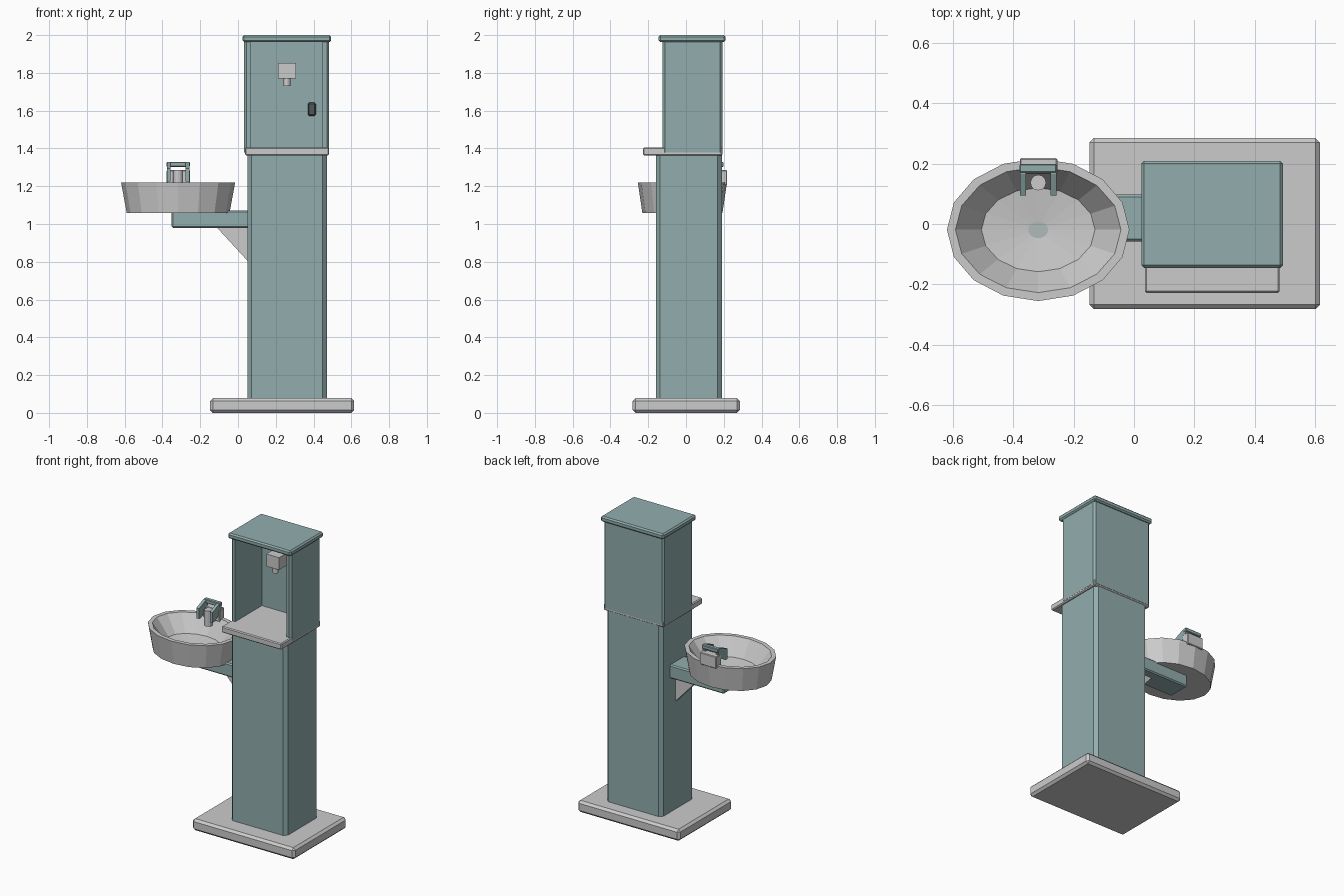
import bpy, bmesh, math

if "Cube" in bpy.data.objects:
    bpy.data.objects.remove(bpy.data.objects["Cube"])

def material(name, rgb):
    m = bpy.data.materials.new(name)
    m.diffuse_color = (*rgb, 1)
    m.use_nodes = True
    m.node_tree.nodes["Principled BSDF"].inputs["Base Color"].default_value = m.diffuse_color
    return m

TEAL = material("teal_paint", (0.29, 0.42, 0.42))
DARK = material("dark_rubber", (0.08, 0.10, 0.10))
DRAIN = material("drain_metal", (0.42, 0.50, 0.49))

def finish(name, bm, mat=None, bevel=0):
    bmesh.ops.recalc_face_normals(bm, faces=bm.faces)
    me = bpy.data.meshes.new(name)
    bm.to_mesh(me)
    bm.free()
    ob = bpy.data.objects.new(name, me)
    bpy.context.collection.objects.link(ob)
    if mat:
        me.materials.append(mat)
    if bevel:
        mod = ob.modifiers.new("chamfer", 'BEVEL')
        mod.width = bevel
        mod.segments = 1
    return ob

def box(name, x, y, z, mat=None, bevel=0):
    """Box from (min, max) ranges."""
    bm = bmesh.new()
    bmesh.ops.create_cube(bm, size=1)
    for v in bm.verts:
        for i, (a, b) in enumerate((x, y, z)):
            v.co[i] = (a + b) / 2 + v.co[i] * (b - a)
    return finish(name, bm, mat, bevel)

def prism(name, pts, axis, lo, hi, mat=None, bevel=0):
    """Extrude a 2D outline along an axis (0=x, 1=y, 2=z)."""
    bm = bmesh.new()
    vs = []
    for p in pts:
        co = list(p)
        co.insert(axis, lo)
        vs.append(bm.verts.new(co))
    f = bm.faces.new(vs)
    new = bmesh.ops.extrude_face_region(bm, geom=[f])["geom"]
    for v in new:
        if isinstance(v, bmesh.types.BMVert):
            v.co[axis] = hi
    return finish(name, bm, mat, bevel)

def lathe(name, rings, centre, sides, mat=None):
    """Stack of elliptical rings (rx, ry, z), capped at both ends."""
    bm = bmesh.new()
    loops = []
    for rx, ry, z in rings:
        loops.append([bm.verts.new((centre[0] + rx * math.cos(2 * math.pi * i / sides),
                                    centre[1] + ry * math.sin(2 * math.pi * i / sides), z))
                      for i in range(sides)])
    for a, b in zip(loops, loops[1:]):
        for i in range(sides):
            j = (i + 1) % sides
            bm.faces.new((a[i], a[j], b[j], b[i]))
    bm.faces.new(loops[0])
    bm.faces.new(loops[-1])
    return finish(name, bm, mat)

def chamfered(x0, x1, y0, y1, c):
    return [(x0 + c, y0), (x1 - c, y0), (x1, y0 + c), (x1, y1 - c),
            (x1 - c, y1), (x0 + c, y1), (x0, y1 - c), (x0, y0 + c)]

# Floor plate and column
box("base_plate", (-0.148, 0.615), (-0.282, 0.285), (0, 0.078), bevel=0.015)
prism("column", chamfered(0.05, 0.47, -0.16, 0.19, 0.022), 2, 0.07, 1.37, TEAL)

# Shelf and open-fronted filling alcove
box("shelf", (0.036, 0.482), (-0.228, 0.192), (1.363, 1.405), bevel=0.006)
x0, x1, yf, yb, c, t = 0.032, 0.483, -0.125, 0.194, 0.013, 0.035
prism("alcove_shell",
      [(x0 + c, yf), (x0 + t, yf), (x0 + t, yb - 0.035), (x1 - t, yb - 0.035),
       (x1 - t, yf), (x1 - c, yf), (x1, yf + c), (x1, yb - c), (x1 - c, yb),
       (x0 + c, yb), (x0, yb - c), (x0, yf + c)], 2, 1.378, 1.97, TEAL)
box("top_cap", (0.024, 0.493), (-0.145, 0.209), (1.963, 2.0), TEAL, 0.009)

# Bottle filler and push button on the alcove's rear wall
box("filler_block", (0.211, 0.307), (0.0, 0.165), (1.77, 1.853))
lathe("filler_spout", [(0.018, 0.018, 1.73), (0.018, 0.018, 1.78)], (0.259, 0.03), 12)
box("filler_button", (0.37, 0.412), (0.14, 0.165), (1.572, 1.642), DARK, 0.007)

# Bracket arm with diagonal gusset
box("support_arm", (-0.352, 0.06), (-0.058, 0.098), (0.98, 1.072), TEAL, 0.008)
prism("arm_gusset", [(-0.115, 0.985), (0.055, 0.985), (0.055, 0.80)], 1, 0.0, 0.04)

# Oval bowl and drain
C = (-0.317, -0.019)
lathe("bowl", [(0.272, 0.212, 1.058), (0.302, 0.236, 1.22), (0.274, 0.208, 1.22),
               (0.188, 0.139, 1.11), (0.03, 0.026, 1.095)], C, 16)
lathe("drain", [(0.033, 0.028, 1.085), (0.033, 0.028, 1.1)], C, 16, DRAIN)

# Bubbler: body, nozzle and forked guard
box("bubbler_body", (-0.378, -0.254), (0.165, 0.218), (1.205, 1.285), bevel=0.004)
lathe("bubbler_nozzle", [(0.026, 0.026, 1.18), (0.026, 0.026, 1.285)], (-0.317, 0.137), 12)
box("guard_bar", (-0.379, -0.255), (0.17, 0.199), (1.303, 1.329), TEAL, 0.004)
for side in (-1, 1):
    x = -0.317 + side * 0.05
    prism("guard_arm_" + ("left" if side < 0 else "right"),
          [(0.095, 1.226), (0.115, 1.226), (0.185, 1.265), (0.195, 1.325),
           (0.165, 1.325), (0.095, 1.295)], 0, x - 0.01, x + 0.01, TEAL)
